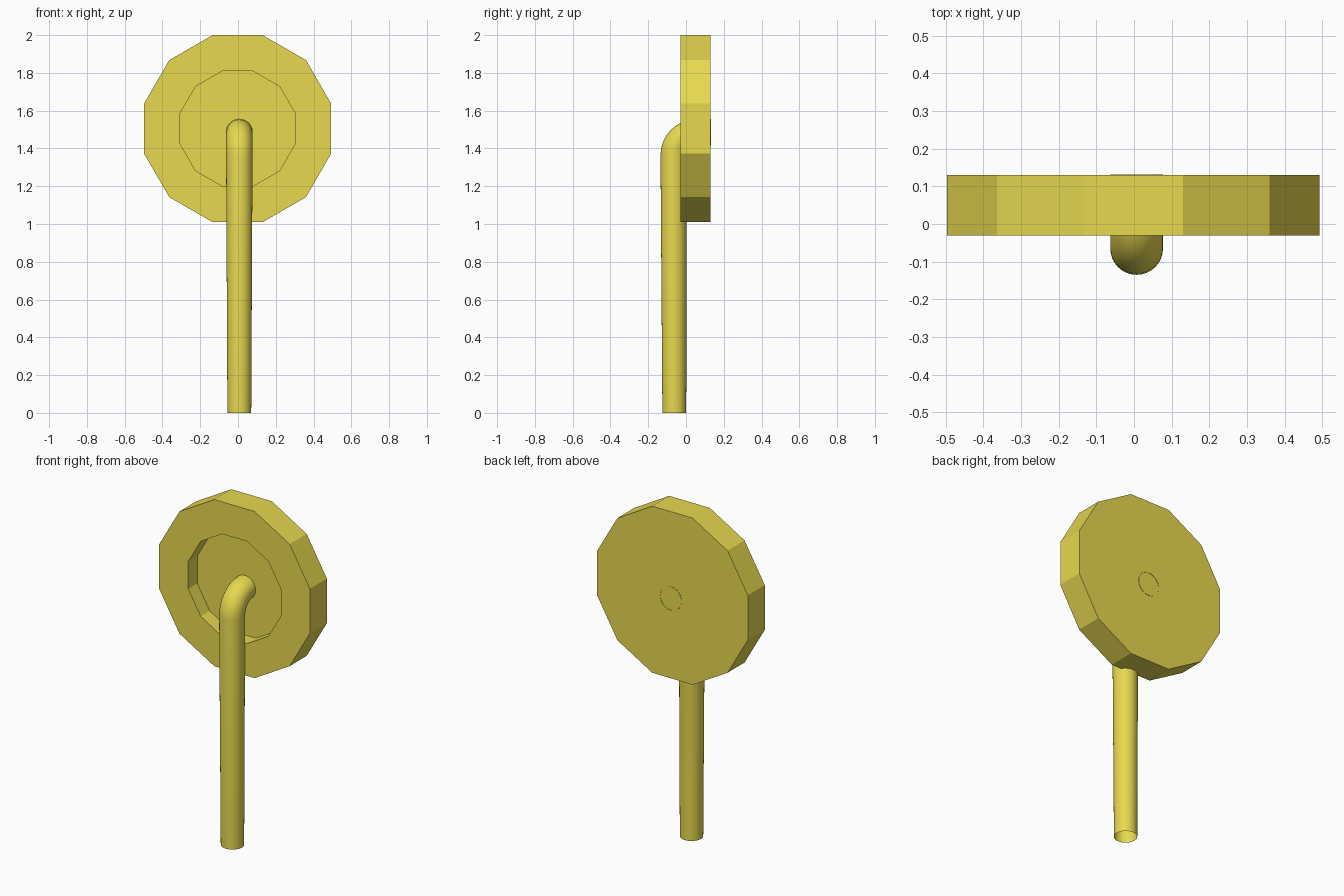
import bpy, bmesh, math
from mathutils import Vector

if "Cube" in bpy.data.objects:
    bpy.data.objects.remove(bpy.data.objects["Cube"])


def loft(name, rings, mat, cap_start=False, cap_end=False):
    """Skin a list of equal-length point rings into one mesh object."""
    bm = bmesh.new()
    vs = [[bm.verts.new(p) for p in ring] for ring in rings]
    n = len(vs[0])
    for a, b in zip(vs, vs[1:]):
        for i in range(n):
            j = (i + 1) % n
            bm.faces.new((a[i], a[j], b[j], b[i]))
    if cap_start:
        bm.faces.new(vs[0])
    if cap_end:
        bm.faces.new(vs[-1])
    bmesh.ops.recalc_face_normals(bm, faces=bm.faces)
    mesh = bpy.data.meshes.new(name)
    bm.to_mesh(mesh)
    bm.free()
    mesh.materials.append(mat)
    obj = bpy.data.objects.new(name, mesh)
    bpy.context.collection.objects.link(obj)
    return obj


yellow = bpy.data.materials.new("yellow")
yellow.diffuse_color = (0.8, 0.69, 0.08, 1)
yellow.use_nodes = True
yellow.node_tree.nodes["Principled BSDF"].inputs["Base Color"].default_value = yellow.diffuse_color

# Twelve-sided wheel with a recess in its front face: (apothem, y) profile
def polygon(apothem, y, sides=12):
    r = apothem / math.cos(math.pi / sides)
    angles = [(i + 0.5) * math.tau / sides for i in range(sides)]
    return [Vector((-0.002 + r * math.cos(a), y, 1.505 + r * math.sin(a))) for a in angles]

profile = [(0.495, 0.13), (0.495, -0.03), (0.304, -0.03), (0.304, 0.055)]
loft("wheel", [polygon(a, y) for a, y in profile], yellow, True, True)

# Bent handle tube: straight tapered shaft, quarter bend, axle through the wheel
def tube_ring(y, z, tilt, radius, sides=32):
    # tilt 0 = pointing up, 90 degrees = pointing back along +y
    out = Vector((0, -math.cos(tilt), math.sin(tilt)))
    side = Vector((1, 0, 0))
    centre = Vector((0.007, y, z))
    angles = [i * math.tau / sides for i in range(sides)]
    return [centre + radius * (math.cos(a) * side + math.sin(a) * out) for a in angles]

bend, radius, steps = 0.12, 0.07, 8
cy, cz = 0.055, 1.365
rings = [tube_ring(-0.062, 0, 0, 0.063)]
for i in range(steps + 1):
    t = math.pi / 2 * i / steps
    rings.append(tube_ring(cy - bend * math.cos(t), cz + bend * math.sin(t), t, radius))
rings.append(tube_ring(0.132, cz + bend, math.pi / 2, radius))
handle = loft("bent_handle", rings, yellow)

bpy.context.view_layer.objects.active = handle
handle.select_set(True)
bpy.ops.object.shade_smooth_by_angle(angle=math.radians(35))
